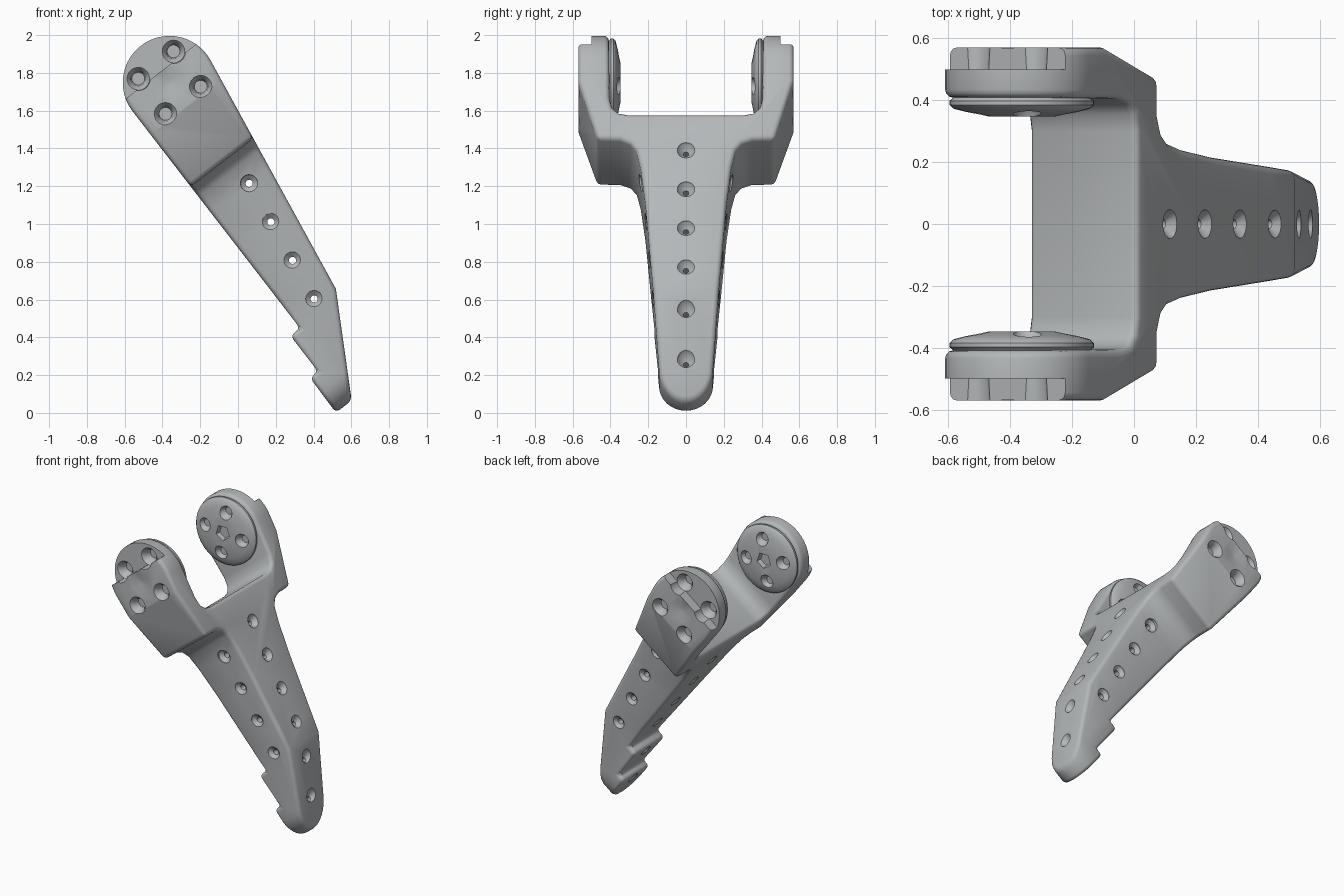
import bpy, bmesh, math
from mathutils import Matrix, Vector

cube = bpy.data.objects.get("Cube")
if cube:
    bpy.data.objects.remove(cube, do_unlink=True)

# Tilted working frame: (s along the lever, y across, n through its thickness)
FRAME = Matrix(((-.61, 0, .79, .193), (0, 1, 0, 0), (.79, 0, .61, -.25), (0, 0, 0, 1)))
HEAD, RADIUS = (1.925, .783), .248

metal = bpy.data.materials.new("grey metal")
metal.use_nodes = True
metal.diffuse_color = (.46, .48, .49, 1)
metal.node_tree.nodes["Principled BSDF"].inputs["Base Color"].default_value = (.46, .48, .49, 1)


def finish(bm, name):
    bm.transform(FRAME)
    bmesh.ops.recalc_face_normals(bm, faces=bm.faces)
    mesh = bpy.data.meshes.new(name)
    bm.to_mesh(mesh)
    bm.free()
    mesh.materials.append(metal)
    obj = bpy.data.objects.new(name, mesh)
    bpy.context.collection.objects.link(obj)
    return obj


def prism(bm, points, offset):
    face = bm.faces.new([bm.verts.new(p) for p in points])
    result = bmesh.ops.extrude_face_region(bm, geom=[face])
    verts = [v for v in result["geom"] if isinstance(v, bmesh.types.BMVert)]
    bmesh.ops.translate(bm, verts=verts, vec=offset)


def spindle(bm, profile, centre, axis, sides=20):
    """Turned solid: profile lists (position along axis, radius)."""
    rings = []
    for t, r in profile:
        ring = []
        for i in range(sides):
            a = math.tau * i / sides
            u, v = r * math.cos(a), r * math.sin(a)
            p = (centre[0] + u, t, centre[1] + v) if axis == "y" else (centre[0] + u, v, t)
            ring.append(bm.verts.new(p))
        rings.append(ring)
    for a, b in zip(rings, rings[1:]):
        for i in range(sides):
            j = (i + 1) % sides
            bm.faces.new((a[i], a[j], b[j], b[i]))
    bm.faces.new(rings[0])
    bm.faces.new(rings[-1])


def activate(obj):
    bpy.ops.object.select_all(action="DESELECT")
    obj.select_set(True)
    bpy.context.view_layer.objects.active = obj


def apply_boolean(obj, cutter, operation):
    cutter.hide_render = True
    mod = obj.modifiers.new("boolean", "BOOLEAN")
    mod.operation, mod.solver, mod.object = operation, "EXACT", cutter
    activate(obj)
    bpy.ops.object.modifier_apply(modifier=mod.name)
    bpy.data.objects.remove(cutter, do_unlink=True)


def bolt_centres(spread):
    return [(HEAD[0] + i * spread, HEAD[1] + j * spread) for i in (-1, 1) for j in (-1, 1)]


# Forked lever outline across its width: rounded tip, tapered stem, flared yoke
half = [(.156 * (1 - math.cos(a)), .143 * math.sin(a))
        for a in [math.pi / 2 * i / 8 for i in range(9)]]
half += [(.66, .185), (1.04, .215), (1.25, .24), (1.35, .262), (1.395, .295), (1.418, .35),
         (1.42, .47), (1.767, .57), (2.25, .57), (2.25, .41),
         (1.67, .405), (1.61, .39), (1.578, .355), (1.567, .30)]
outline = half + [(s, -y) for s, y in reversed(half[1:])]
bm = bmesh.new()
prism(bm, [(s, y, .2) for s, y in outline], (0, 0, 1))
lever = finish(bm, "forked_lever")

# Lever side profile: two teeth underneath, bent back, round head
side = [(-.05, .411), (.23, .416), (.23, .47), (.47, .47), (.47, .535)]
for i in range(25):
    a = math.radians(-90 + 188.6 * i / 24)
    side.append((HEAD[0] + RADIUS * math.cos(a), HEAD[1] + RADIUS * math.sin(a)))
side += [(.52, .813), (-.05, .489)]
bm = bmesh.new()
prism(bm, [(s, -1, n) for s, n in side], (0, 2, 0))
apply_boolean(lever, finish(bm, "side_cutter"), "INTERSECT")

# Rounded edges
bevel = lever.modifiers.new("rounding", "BEVEL")
bevel.width, bevel.segments = .025, 3
bevel.limit_method, bevel.angle_limit = "ANGLE", math.radians(40)
activate(lever)
bpy.ops.object.modifier_apply(modifier=bevel.name)

# Recessed step on the outer head faces
bm = bmesh.new()
for m in (-1, 1):
    prism(bm, [(2.0, m * .5, .4), (2.4, m * .5, .4), (2.4, m * .5, 1.2), (2.0, m * .5, 1.2)],
          (0, m * .3, 0))
apply_boolean(lever, finish(bm, "step_cutter"), "DIFFERENCE")

# Drilled and countersunk holes
bm = bmesh.new()
for i in range(4):
    s, n = .548 + .232 * i, .689 + .034 * i
    h = .185 + .08 * (s - .66)
    spindle(bm, [(-h - .05, .05), (-h, .045), (-h + .022, .019),
                 (h - .022, .019), (h, .045), (h + .05, .05)], (s, n), "y")
for i in range(6):
    s = .18 + .233 * i
    top = .813 + (.151 if s > .52 else .57) * (s - .52)
    low = .535 if s > .47 else .47 if s > .23 else .416
    spindle(bm, [(low - .05, .045), (low, .04), (low + .02, .015),
                 (top - .025, .015), (top, .045), (top + .05, .06)], (s, 0), "n")
for m in (-1, 1):
    for c in bolt_centres(.118):
        face = .5 if c[0] > HEAD[0] else .57
        spindle(bm, [(m * (face + .1), .065), (m * face, .06), (m * (face - .025), .04),
                     (m * (face - .06), .034)], c, "y")
    spindle(bm, [(m * .62, .1), (m * .571, .085), (m * .555, .02)], HEAD, "y")
apply_boolean(lever, finish(bm, "hole_cutter"), "DIFFERENCE")

parts = [lever]
# Domed discs on the inner faces of the fork, with bolt dents and a five-sided socket
for m, name in ((-1, "front_inner_disc"), (1, "back_inner_disc")):
    bm = bmesh.new()
    spindle(bm, [(m * t, r) for t, r in ((.425, .21), (.408, .222), (.398, .234), (.385, .234),
                                         (.373, .222), (.362, .18), (.348, .11))],
            HEAD, "y", 48)
    disc = finish(bm, name)
    bm = bmesh.new()
    for c in bolt_centres(.105):
        spindle(bm, [(m * .32, .06), (m * .36, .045), (m * .39, .025)], c, "y")
    spindle(bm, [(m * .32, .06), (m * .35, .055), (m * .375, .045)], HEAD, "y", 5)
    apply_boolean(disc, finish(bm, "dent_cutter"), "DIFFERENCE")
    parts.append(disc)

for part in parts:
    activate(part)
    bpy.ops.object.shade_smooth_by_angle(angle=math.radians(35))
